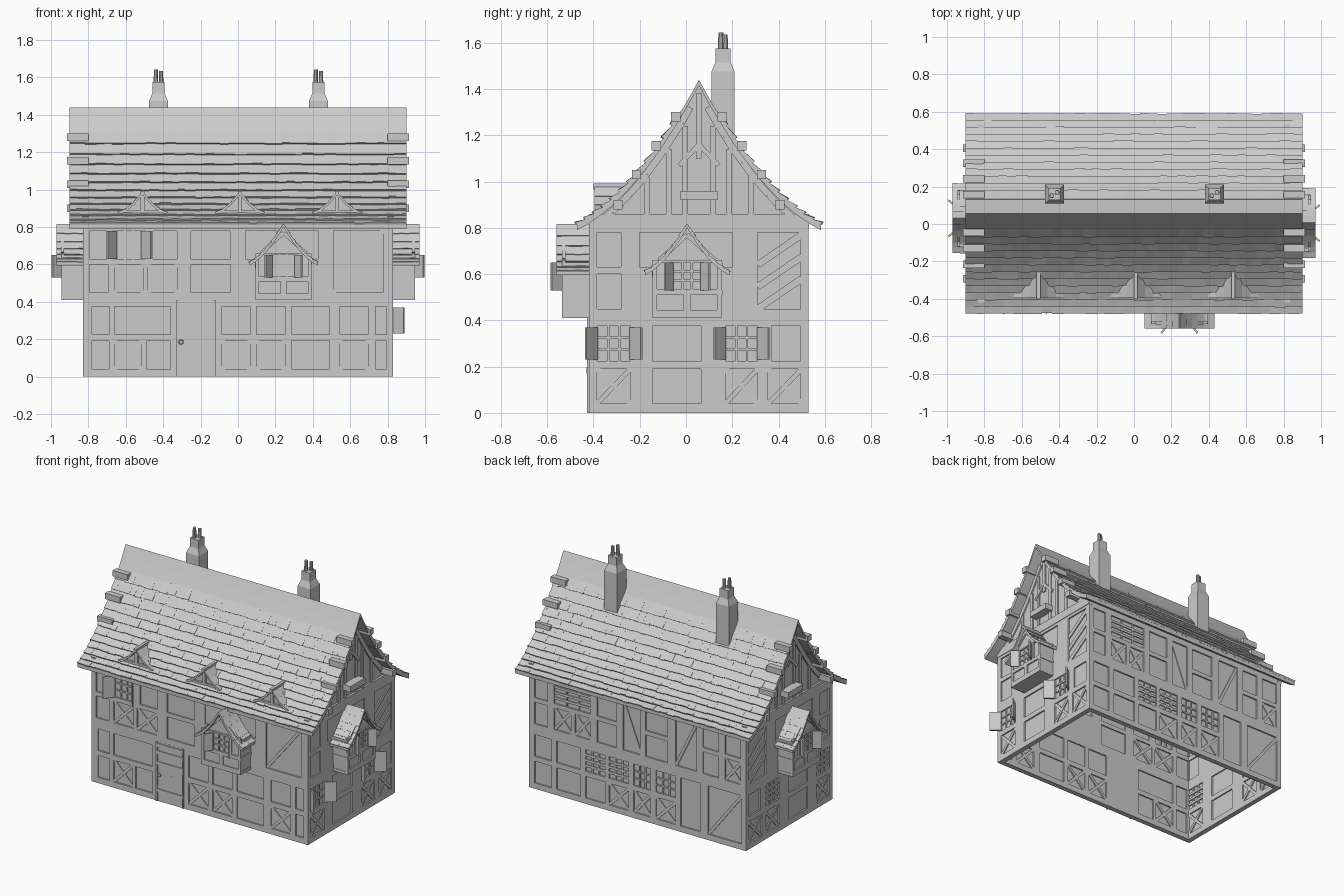
import bpy, bmesh, math, random
from mathutils import Matrix, Vector

if "Cube" in bpy.data.objects:
    bpy.data.objects.remove(bpy.data.objects["Cube"])
random.seed(4)

# ---------- helpers: every wall uses a local frame (u along, v up, w outward) ----------
def frame_of(u, w, origin):
    m = Matrix((u, (0, 0, 1), w)).transposed().to_4x4()
    m.translation = origin
    return m

FRONT = frame_of((1, 0, 0), (0, -1, 0), (0, -.42, 0))
BACK = frame_of((-1, 0, 0), (0, 1, 0), (0, .53, 0))
RIGHT = frame_of((0, 1, 0), (1, 0, 0), (.83, 0, 0))
LEFT = frame_of((0, -1, 0), (-1, 0, 0), (-.83, 0, 0))
shift = lambda u=0, v=0, w=0: Matrix.Translation((u, v, w))

def finish(bm, name):
    bmesh.ops.recalc_face_normals(bm, faces=bm.faces)
    me = bpy.data.meshes.new(name)
    bm.to_mesh(me)
    bm.free()
    ob = bpy.data.objects.new(name, me)
    bpy.context.collection.objects.link(ob)
    return ob

def prism(bm, M, poly, lo, hi, up=False):
    """Extrude a (u,v) outline along w, or a (u,w) outline along v when up is set."""
    put = lambda p, c: bm.verts.new(M @ Vector((p[0], c, p[1]) if up else (p[0], p[1], c)))
    a, b = [put(p, lo) for p in poly], [put(p, hi) for p in poly]
    bm.faces.new(a)
    bm.faces.new(b[::-1])
    for i in range(len(a)):
        j = (i + 1) % len(a)
        bm.faces.new((a[i], b[i], b[j], a[j]))

def box(bm, M, u0, u1, v0, v1, w0, w1):
    prism(bm, M, [(u0, v0), (u1, v0), (u1, v1), (u0, v1)], w0, w1)

def bar(bm, M, p, q, t, lo, hi, up=False):
    p, q = Vector(p), Vector(q)
    n = (q - p).orthogonal().normalized() * t / 2
    prism(bm, M, [p + n, q + n, q - n, p - n], lo, hi, up)

def timbers(bm, M, ua, ub, va, vb, panels, lo, hi):
    """Fill everything outside the panels with timber, then add the panel infill."""
    us = sorted({ua, ub, *(p[0] for p in panels), *(p[1] for p in panels)})
    vs = sorted({va, vb, *(p[2] for p in panels), *(p[3] for p in panels)})
    for v0, v1 in zip(vs, vs[1:]):
        vm, start = (v0 + v1) / 2, None
        for u0, u1 in zip(us, us[1:]):
            um = (u0 + u1) / 2
            hole = any(p[0] < um < p[1] and p[2] < vm < p[3] for p in panels)
            if not hole and start is None:
                start = u0
            if hole and start is not None:
                box(bm, M, start, u0, v0, v1, lo, hi)
                start = None
        if start is not None:
            box(bm, M, start, ub, v0, v1, lo, hi)
    h = hi - .003
    for u0, u1, v0, v1, s in panels:
        if s in ('X', '/'):
            bar(bm, M, (u0, v0), (u1, v1), .02, lo, h)
        if s in ('X', '\\'):
            bar(bm, M, (u0, v1), (u1, v0), .02, lo, h - .001)
        if s == 'L':                                     # slanted struts
            for k in (.0, .095, .19):
                bar(bm, M, (u0, v0 + k), (u1, v0 + k + .13), .03, lo, h)
        if s == 'H':                                     # slats
            for k in (.25, .5, .75):
                v = v0 + k * (v1 - v0)
                box(bm, M, u0, u1, v - .008, v + .008, lo, h)
        if s in ('H', 'W'):                              # glazing bars
            for k in (1 / 3, 2 / 3):
                u, v = u0 + k * (u1 - u0), v0 + k * (v1 - v0)
                box(bm, M, u - .005, u + .005, v0, v1, lo, h)
                if s == 'W':
                    box(bm, M, u0, u1, v - .005, v + .005, lo, h)

def swept(half, z0, H, n):
    """Concave slope from ridge to eave as (distance, height) points."""
    return [(half * i / n, z0 + H * (.42 * (1 - i / n) + .58 * (1 - i / n) ** 2)) for i in range(n + 1)]

def outline(pts, limit, drop):
    side = [(d, z - drop) for d, z in pts if d <= limit]
    return side[::-1] + [(-d, z) for d, z in side[1:]]

def roof(name, M, pts, w0, w1, cap, thick, tile, lift):
    bm = bmesh.new()
    for s in (-1, 1):
        for i, (a, b) in enumerate(zip(pts, pts[1:])):
            a, b = Vector((s * a[0], a[1])), Vector((s * b[0], b[1]))
            d = (b - a).normalized()
            n = Vector((-d.y, d.x)) * s
            drop = Vector((0, -thick))
            prism(bm, M, [a, b, b + drop, a + drop], w0, w1)
            if i < cap:
                continue
            w = w0
            while w < w1 - 1e-4:                         # one course of shingles
                e = min(w1, w + tile * random.uniform(.7, 1.3))
                if w1 - e < tile * .3:
                    e = w1
                low = b + d * random.uniform(0, .4) * lift
                prism(bm, M, [a, a + n * .002, low + n * lift * random.uniform(.8, 1.1), low], w, e)
                w = e
    return finish(bm, name)

def shutters(bm, M, pairs, v0, v1, du, dw, w=0):
    for a, b in pairs:
        for hinge, s in ((a, -1), (b, 1)):
            bar(bm, M, (hinge, w), (hinge + s * du, w + dw), .01, v0, v1, True)

# ---------- timber-framed walls ----------
R = [(.04, .19), (.225, .375), (.45, .60), (.63, .78)]
def wall(name, M, ua, ub, panels):
    ps = [(a, b, R[i][0], R[j][1], s) for a, b, i, j, s in panels]
    bm = bmesh.new()
    timbers(bm, M, ua, ub, 0, .825, ps, -.035, 0)
    finish(bm, name + "_timbers")
    bm = bmesh.new()
    box(bm, M, ua + .01, ub - .01, .01, .82, -.026, -.01)
    finish(bm, name + "_plaster")

both = lambda a, b, s='', t='': [(a, b, 0, 0, s), (a, b, 1, 1, t)]
wall("front_wall", FRONT, -.83, .83,
     both(-.78, -.69) + [(-.66, -.515, 0, 0, 'X'), (-.49, -.36, 0, 0, ''), (-.66, -.36, 1, 1, '')]
     + both(-.085, .065, 'X') + both(.10, .25, 'X') + both(.285, .49) + both(.545, .695, 'X', '')
     + both(.735, .80) + [
     (-.80, -.695, 2, 2, ''), (-.80, -.695, 3, 3, ''), (-.66, -.505, 2, 2, 'X'), (-.48, -.325, 2, 2, 'X'),
     (-.65, -.515, 3, 3, 'W'), (-.455, -.325, 3, 3, ''), (-.25, -.04, 2, 2, ''), (-.25, -.04, 3, 3, ''),
     (.04, .43, 3, 3, ''), (.51, .775, 2, 3, '/')])

wall("back_wall", BACK, -.83, .83,
     both(-.79, -.66) + both(-.62, -.44) + [(-.40, -.25, 1, 1, 'H'), (-.22, -.07, 1, 1, 'H')]
     + [(-.40, -.25, 0, 0, ''), (-.22, -.07, 0, 0, 'X'), (-.03, .10, 1, 1, 'W'), (.14, .29, 1, 1, 'W'),
        (-.03, .10, 0, 0, 'X'), (.14, .29, 0, 0, 'X'), (.33, .48, 0, 1, ''), (.54, .80, 0, 1, '/'),
        (-.79, -.69, 2, 2, ''), (-.79, -.69, 3, 3, ''), (-.64, -.36, 3, 3, 'H'), (-.64, -.51, 2, 2, 'X'),
        (-.48, -.36, 2, 2, 'X'), (-.31, -.16, 2, 2, ''), (-.31, -.16, 3, 3, ''), (-.11, .02, 2, 3, '\\'),
        (.06, .23, 2, 2, ''), (.06, .23, 3, 3, ''), (.29, .45, 2, 3, '/'),
        (.50, .62, 2, 2, ''), (.50, .62, 3, 3, ''), (.67, .79, 2, 2, 'X'), (.67, .79, 3, 3, '')])

side = [(-.385, -.24, 0, 0, 'X'), (-.145, .065, 0, 0, ''), (.17, .31, 0, 0, 'X'), (.355, .50, 0, 0, 'X'),
        (-.385, -.24, 1, 1, 'W'), (-.145, .065, 1, 1, ''), (.17, .31, 1, 1, 'W'), (.37, .50, 1, 1, ''),
        (-.385, -.28, 2, 2, ''), (-.385, -.28, 3, 3, ''), (-.20, .20, 3, 3, ''), (.31, .50, 2, 3, 'L')]
wall("right_wall", RIGHT, -.42, .53, side)
wall("left_wall", LEFT, -.53, .42, [(-b, -a, i, j, 'H' if s == 'W' else s) for a, b, i, j, s in side])

# ---------- main roof and gables ----------
main = swept(.527, .815, .625, 14)
roof("main_roof", RIGHT @ shift(.056, 0, -.83), main, -.9, .9, 2, .025, .05, .014)

for name, M, c in (("right", RIGHT, .056), ("left", LEFT, -.056)):
    G = M @ shift(c)
    bm = bmesh.new()
    prism(bm, G, [(-.45, .80), (.45, .80)] + outline(main, .46, .02), -.026, -.01)
    finish(bm, name + "_gable_plaster")
    bm = bmesh.new()
    box(bm, G, -.475, .475, .80, .86, -.03, .004)                        # tie beam
    for s in (-1, 1):
        for a, b in zip(main[1:], main[2:13]):                           # rafters
            bar(bm, G, (s * a[0], a[1] - .05), (s * b[0], b[1] - .05), .03, -.03, 0)
        for u, top in ((.06, 1.24), (.13, 1.14), (.225, 1.02)):          # studs
            box(bm, G, s * u - .012, s * u + .012, .86, top, -.03, -.002)
        bar(bm, G, (s * .085, 1.07), (0, 1.16), .02, -.03, .003)          # pointed brace
        for u, z in ((.35, .90), (.27, 1.03), (.185, 1.155), (.1, 1.28)): # purlin ends
            box(bm, G, s * u - .02, s * u + .02, z - .02, z + .02, -.03, .085)
    box(bm, G, -.012, .012, 1.1, 1.38, -.03, -.002)
    box(bm, G, -.08, .08, .92, .96, -.03, .05)                           # loft sill
    finish(bm, name + "_gable_timbers")

# ---------- projecting bay windows ----------
small = swept(.182, .61, .205, 6)
for name, M, c in (("front", FRONT, .243), ("right", RIGHT, .005), ("left", LEFT, -.03)):
    B = M @ shift(c)
    bm = bmesh.new()
    prism(bm, B, [(-.147, .42), (.147, .42)] + outline(small, .155, .01), -.03, .105)
    box(bm, B, -.15, .15, .41, .43, -.01, .115)
    timbers(bm, B, -.15, .15, .42, .66, [(-.13, -.015, .445, .51, ''), (.015, .13, .445, .51, ''),
            (-.06, .06, .535, .65, 'W'), (-.13, -.08, .535, .65, ''), (.08, .13, .535, .65, '')], .1, .115)
    for s in (-1, 1):                                                    # side rails and posts
        for v in (.52, .64):
            box(bm, B, s * .14, s * .153, v - .01, v + .01, 0, .113)
        bar(bm, B, (s * .12, .66), (0, .77), .02, .1, .117)
    finish(bm, name + "_bay")
    roof(name + "_bay_roof", B, small, -.01, .14, 0, .015, .035, .008)
    bm = bmesh.new()
    shutters(bm, B, [(-.062, .062)], .53, .65, .035, .045, .118)
    finish(bm, name + "_bay_shutters")

# ---------- wall shutters ----------
bm = bmesh.new()
shutters(bm, RIGHT, [(-.385, -.24), (.17, .31)], .23, .37, .048, .058)
shutters(bm, FRONT, [(-.65, -.515)], .63, .78, .05, .06)
finish(bm, "window_shutters")

# ---------- front door ----------
bm = bmesh.new()
box(bm, FRONT, -.33, -.12, 0, .41, -.03, .001)
for v0, v1 in ((.375, .40), (.325, .35), (.255, .275), (.065, .085)):
    box(bm, FRONT, -.325, -.125, v0, v1, 0, .007)
for u in (-.33, -.13):
    box(bm, FRONT, u, u + .01, 0, .41, 0, .009)
bar(bm, FRONT, (-.32, .10), (-.13, .25), .025, 0, .006)
finish(bm, "door")
bpy.ops.mesh.primitive_torus_add(location=(-.305, -.428, .185), rotation=(math.pi / 2, 0, 0),
    major_radius=.012, minor_radius=.003, major_segments=12, minor_segments=6)
bpy.context.object.name = "door_ring"

# ---------- dormers ----------
peak = swept(.13, .875, .11, 3)
for i, x in enumerate((-.51, .01, .53)):
    D = FRONT @ shift(x, 0, -.42)
    roof(f"dormer_roof_{i}", D, peak, .25, .395, 0, .012, .035, .006)
    bm = bmesh.new()
    prism(bm, D, outline(peak, .14, .006), .27, .375)
    box(bm, D, -.01, .01, .965, .992, .24, .40)
    box(bm, D, -.01, .01, .88, .98, .37, .388)
    box(bm, D, -.11, .11, .875, .89, .37, .388)
    finish(bm, f"dormer_frame_{i}")

# ---------- chimneys ----------
for i, x in enumerate((-.425, .43)):
    bm = bmesh.new()
    loops = []
    for z, r in ((1.1, .05), (1.475, .05), (1.515, .033), (1.575, .033)):
        loops.append([bm.verts.new((x + a * r, .16 + b * r, z)) for a, b in ((-1, -1), (1, -1), (1, 1), (-1, 1))])
    for a, b in zip(loops, loops[1:]):
        for k in range(4):
            bm.faces.new((a[k], a[k - 1], b[k - 1], b[k]))
    bm.faces.new(loops[0])
    bm.faces.new(loops[-1])
    for s in (-1, 1):                                                    # pots
        bmesh.ops.create_cone(bm, cap_ends=True, segments=10, radius1=.013, radius2=.011, depth=.075,
                              matrix=Matrix.Translation((x + s * .014, .16 + s * .009, 1.602 - .004 * s)))
    finish(bm, f"chimney_{i}")
